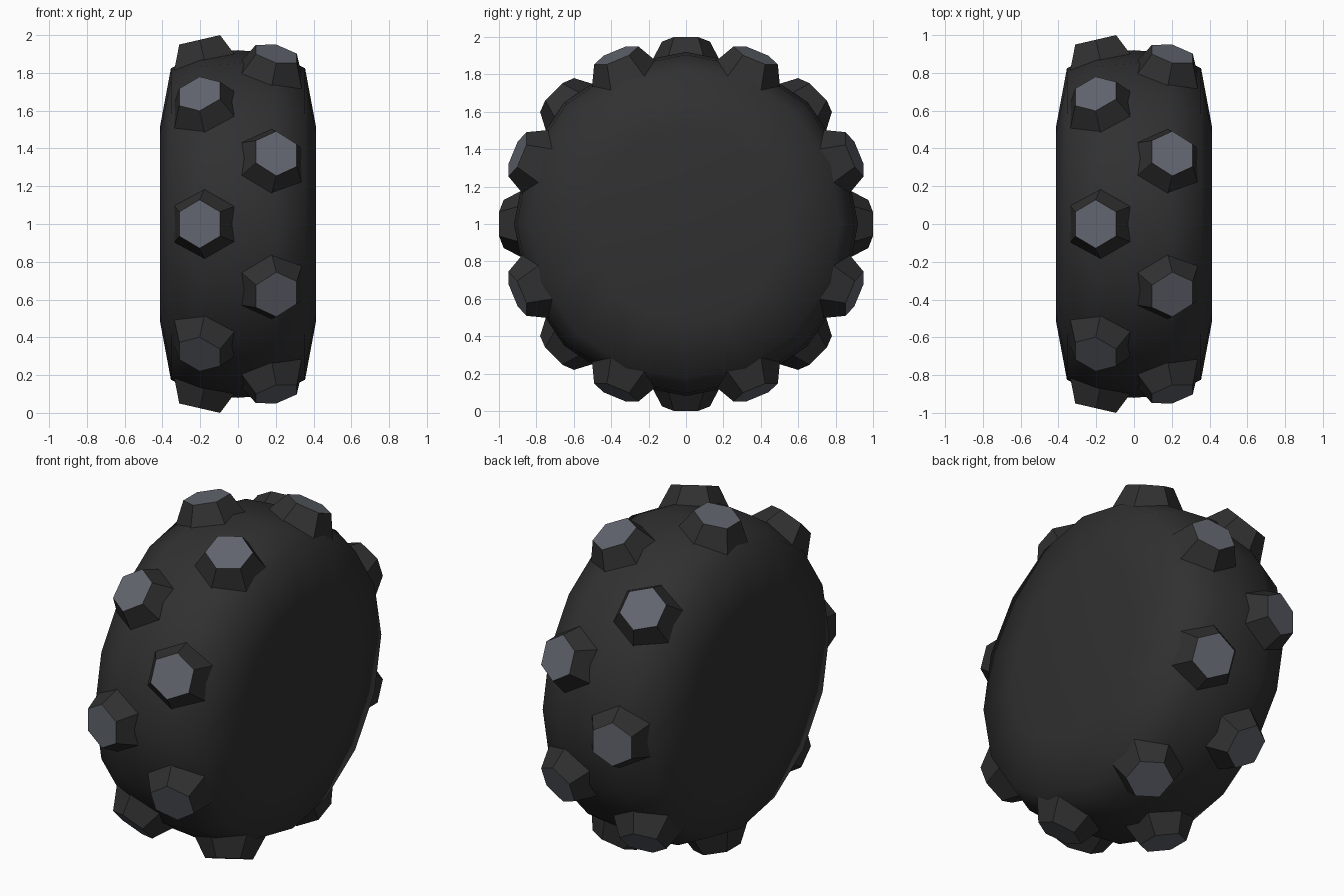
import bpy, bmesh, math
from mathutils import Matrix, Vector

if "Cube" in bpy.data.objects:
    bpy.data.objects.remove(bpy.data.objects["Cube"])


def material(name, rgb):
    m = bpy.data.materials.new(name)
    m.diffuse_color = (*rgb, 1)
    m.use_nodes = True
    m.node_tree.nodes["Principled BSDF"].inputs["Base Color"].default_value = m.diffuse_color
    return m


rubber = material("dark rubber", (0.030, 0.030, 0.030))
worn = material("grey stud top", (0.120, 0.130, 0.155))


def make_object(name, bm, mats):
    bmesh.ops.recalc_face_normals(bm, faces=bm.faces)
    me = bpy.data.meshes.new(name)
    bm.to_mesh(me)
    bm.free()
    for m in mats:
        me.materials.append(m)
    ob = bpy.data.objects.new(name, me)
    bpy.context.collection.objects.link(ob)
    ob.location = (0, 0, 1)
    return ob


# Tyre body: a 16-sided lathe around the x axis with flat closed sides
half = [(0.0, 0.92), (0.19, 0.905), (0.355, 0.825), (0.412, 0.52)]
profile = [(-x, r) for x, r in reversed(half[1:])] + half
SIDES = 16
bm = bmesh.new()
rings = []
for x, r in profile:
    rings.append([bm.verts.new((x, r * math.sin(2 * math.pi * i / SIDES),
                                r * math.cos(2 * math.pi * i / SIDES)))
                  for i in range(SIDES)])
for a, b in zip(rings, rings[1:]):
    for i in range(SIDES):
        j = (i + 1) % SIDES
        bm.faces.new((a[i], a[j], b[j], b[i]))
bm.faces.new(rings[0])
bm.faces.new(rings[-1])
for f in bm.faces:
    f.smooth = True
make_object("tyre_body", bm, [rubber])


# Tread studs: two staggered rows of tapered hexagons leaning outwards
TOP_R, BASE_R, DEPTH, LEAN = 0.128, 0.205, 0.15, math.radians(13)


def stud_row(name, side, offset):
    bm = bmesh.new()
    for k in range(8):
        spin = Matrix.Rotation(-(k * math.pi / 4 + offset), 4, 'X')
        place = (spin @ Matrix.Translation((side * 0.203, 0, 0.975))
                 @ Matrix.Rotation(side * LEAN, 4, 'Y'))
        top, base = [], []
        for i in range(6):
            a = math.pi / 2 + i * math.pi / 3
            c, s = math.cos(a), math.sin(a)
            top.append(bm.verts.new(place @ Vector((TOP_R * c, TOP_R * s, 0))))
            base.append(bm.verts.new(place @ Vector((BASE_R * c, BASE_R * s, -DEPTH))))
        bm.faces.new(top).material_index = 1
        bm.faces.new(base[::-1])
        for i in range(6):
            j = (i + 1) % 6
            bm.faces.new((base[i], base[j], top[j], top[i]))
    make_object(name, bm, [rubber, worn])


stud_row("left_tread_studs", -1, 0)
stud_row("right_tread_studs", 1, math.pi / 8)
